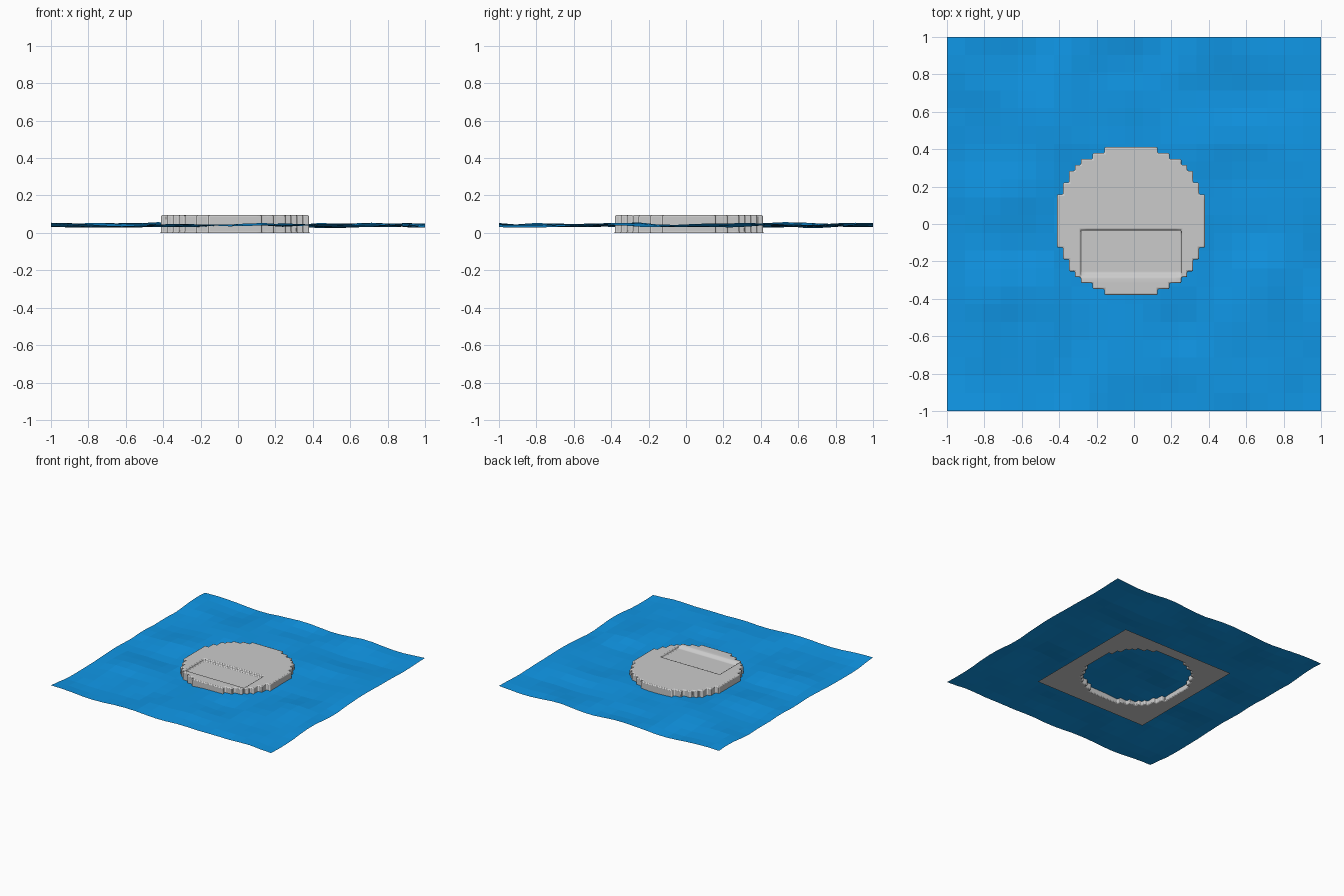
import bpy, bmesh, math
from mathutils import Vector, noise

if "Cube" in bpy.data.objects:
    bpy.data.objects.remove(bpy.data.objects["Cube"])


def add_object(name, bm):
    mesh = bpy.data.meshes.new(name)
    bm.to_mesh(mesh)
    bm.free()
    obj = bpy.data.objects.new(name, mesh)
    bpy.context.collection.objects.link(obj)
    return obj


def lift(bm, faces, dz):
    """Extrude a patch of faces straight up or down."""
    geom = bmesh.ops.extrude_face_region(bm, geom=faces)["geom"]
    verts = [g for g in geom if isinstance(g, bmesh.types.BMVert)]
    bmesh.ops.translate(bm, verts=verts, vec=(0, 0, dz))
    bmesh.ops.delete(bm, geom=[f for f in faces if f.is_valid], context="FACES")


# Water: faceted, gently rippled sheet
bm = bmesh.new()
bmesh.ops.create_grid(bm, x_segments=21, y_segments=21, size=1)
for v in bm.verts:
    v.co.z = 0.041 + 0.022 * noise.noise(Vector((v.co.x * 3.7, v.co.y * 3.7, 1.3)))
water = add_object("water", bm)
blue = bpy.data.materials.new("water_blue")
blue.diffuse_color = (0.005, 0.31, 0.8, 1)
blue.use_nodes = True
blue.node_tree.nodes["Principled BSDF"].inputs["Base Color"].default_value = blue.diffuse_color
water.data.materials.append(blue)

# Island: stepped disc raised out of a square ground sheet
P, N = 0.0316, 32
TOP, DIP = 0.095, 0.02
bm = bmesh.new()
bmesh.ops.create_grid(bm, x_segments=N, y_segments=N, size=P * N / 2)
disc = [f for f in bm.faces
        if math.hypot(f.calc_center_median().x + P / 2,
                      f.calc_center_median().y - P / 2) < 12.85 * P]
lift(bm, disc, TOP)

# Shallow rectangular basin in the front half of the island
basin = []
for f in bm.faces:
    c = f.calc_center_median()
    if c.z > TOP - 0.001 and -9 * P < c.x < 8 * P and -9 * P < c.y < -P:
        basin.append(f)
lift(bm, basin, -DIP)
for v in bm.verts:
    if abs(v.co.z - TOP + DIP) < 1e-4 and v.co.y < -8.9 * P:
        v.co.y += 0.022          # sloping front bank
    for i in (0, 1):
        if abs(v.co[i]) > 15.9 * P:
            v.co[i] = math.copysign(0.514, v.co[i])
island = add_object("island", bm)
bevel = island.modifiers.new("soft_edges", "BEVEL")
bevel.width = 0.007
bevel.segments = 2
bevel.limit_method = "ANGLE"
bevel.angle_limit = math.radians(25)

bpy.ops.object.select_all(action="DESELECT")
island.select_set(True)
bpy.context.view_layer.objects.active = island
bpy.ops.object.shade_smooth_by_angle(angle=math.radians(50))
